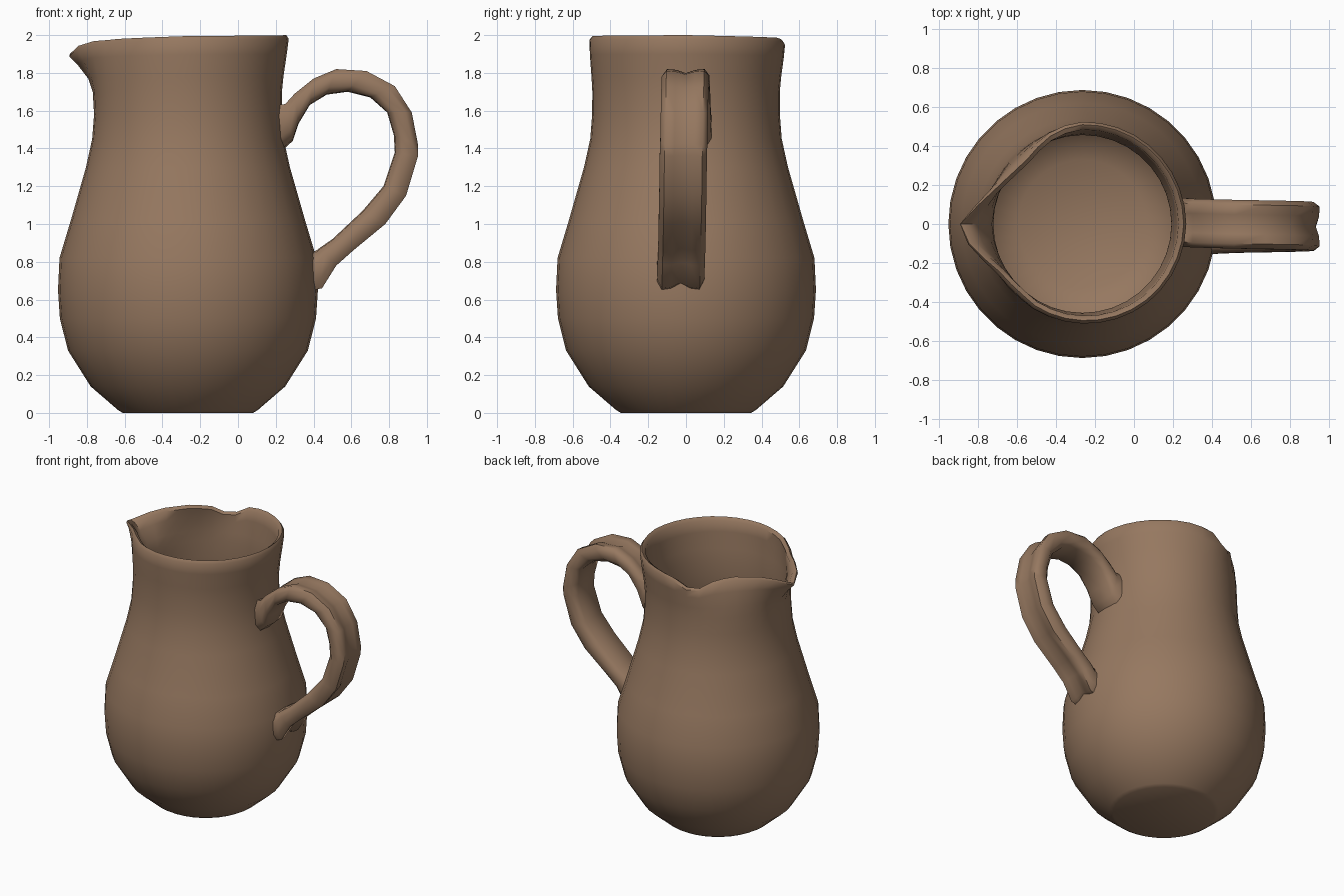
import bpy, bmesh, math
from mathutils import Vector

if "Cube" in bpy.data.objects:
    bpy.data.objects.remove(bpy.data.objects["Cube"])

clay = bpy.data.materials.new("brown clay")
clay.diffuse_color = (0.305, 0.188, 0.117, 1)
clay.use_nodes = True
clay.node_tree.nodes["Principled BSDF"].inputs["Base Color"].default_value = clay.diffuse_color


def lerp(table, x):
    """Piecewise linear lookup in a sorted (x, value) table."""
    for (a, va), (b, vb) in zip(table, table[1:]):
        if x <= b:
            return va + (vb - va) * max(0, (x - a) / (b - a))
    return table[-1][1]


def loft(name, rings, angle):
    """Skin closed rings of points, cap both ends, smooth shade."""
    bm = bmesh.new()
    loops = [[bm.verts.new(p) for p in ring] for ring in rings]
    n = len(loops[0])
    for a, b in zip(loops, loops[1:]):
        for i in range(n):
            j = (i + 1) % n
            bm.faces.new((a[i], a[j], b[j], b[i]))
    bm.faces.new(loops[0][::-1])
    bm.faces.new(loops[-1])
    bmesh.ops.recalc_face_normals(bm, faces=bm.faces)
    me = bpy.data.meshes.new(name)
    bm.to_mesh(me)
    bm.free()
    ob = bpy.data.objects.new(name, me)
    bpy.context.collection.objects.link(ob)
    me.materials.append(clay)
    bpy.ops.object.select_all(action='DESELECT')
    ob.select_set(True)
    bpy.context.view_layer.objects.active = ob
    bpy.ops.object.shade_smooth_by_angle(angle=math.radians(angle))
    return ob


# Rim shape by angle (degrees) from the spout; negative is the front side
RIM_R = [(-180, .535), (-120, .53), (-90, .525), (-74, .505), (-52, .452),
         (-35, .455), (-15, .52), (0, .64), (11, .60), (26, .51), (46, .487),
         (60, .50), (90, .51), (130, .525), (180, .535)]
RIM_Z = [(-180, 2), (-105, 1.985), (-90, 1.965), (-75, 1.89), (-58, 1.965),
         (-40, 1.98), (-15, 1.965), (0, 1.90), (15, 1.965), (40, 1.98),
         (90, 1.995), (180, 2)]

# Body: outer wall going up, over the rim, then inner wall going down
OUTER = [(.345, 0), (.37, .015), (.515, .14), (.635, .33), (.678, .50),
         (.688, .65), (.68, .82), (.62, 1.02), (.54, 1.30), (.507, 1.45),
         (.497, 1.58), (.495, 1.70), (.498, 1.78), (.508, 1.90), (.52, 1.98)]
profile = [(r, z, 0) for r, z in OUTER] + [(.52, 2, .015)]
profile += [(r, max(z, .05), .04) for r, z in OUTER[:0:-1]]

CENTRE, SEGS = -.265, 36
rings = []
for r, z, inset in profile:
    ring = []
    for i in range(SEGS):
        t = -180 + 360 * i / SEGS
        w = min(1, max(0, (z - 1.6) / .4) ** 2)
        rad = r + (lerp(RIM_R, t) - r) * w - inset
        h = z
        if z > 1.75:
            h = 1.75 + (z - 1.75) * (lerp(RIM_Z, t) - 1.75) / .25
        a = math.radians(180 + t)
        ring.append((CENTRE + rad * math.cos(a), rad * math.sin(a), h))
    rings.append(ring)
loft("jug_body", rings, 50)

# Handle: outer and inner edge points (x, z) of each section along the loop
EDGES = [(.215, 1.63, .225, 1.38), (.25, 1.635, .29, 1.44),
         (.30, 1.69, .32, 1.53), (.40, 1.77, .38, 1.63),
         (.52, 1.82, .47, 1.685), (.68, 1.81, .58, 1.70),
         (.83, 1.73, .70, 1.67), (.92, 1.59, .79, 1.59),
         (.953, 1.42, .825, 1.47), (.953, 1.36, .83, 1.38),
         (.89, 1.15, .77, 1.20), (.78, 1.0, .66, 1.07),
         (.61, .86, .50, .92), (.52, .78, .435, .875),
         (.445, .66, .415, .86), (.40, .65, .39, .85)]
# Flat strap section with a groove down the outer face
STRAP = [(-1, .3), (-1, .75), (-.8, 1), (-.4, .97), (0, .84), (.4, .97),
         (.8, 1), (1, .75), (1, .3), (.75, .04), (0, 0), (-.75, .04)]
sections = []
for k, (ox, oz, ix, iz) in enumerate(EDGES):
    f = k / (len(EDGES) - 1)
    mid, half = .01 - .04 * f, .125
    inner, outer = Vector((ix, 0, iz)), Vector((ox, 0, oz))
    sections.append([inner.lerp(outer, v) + Vector((0, mid + u * half, 0))
                     for u, v in STRAP])
loft("handle", sections, 55)
